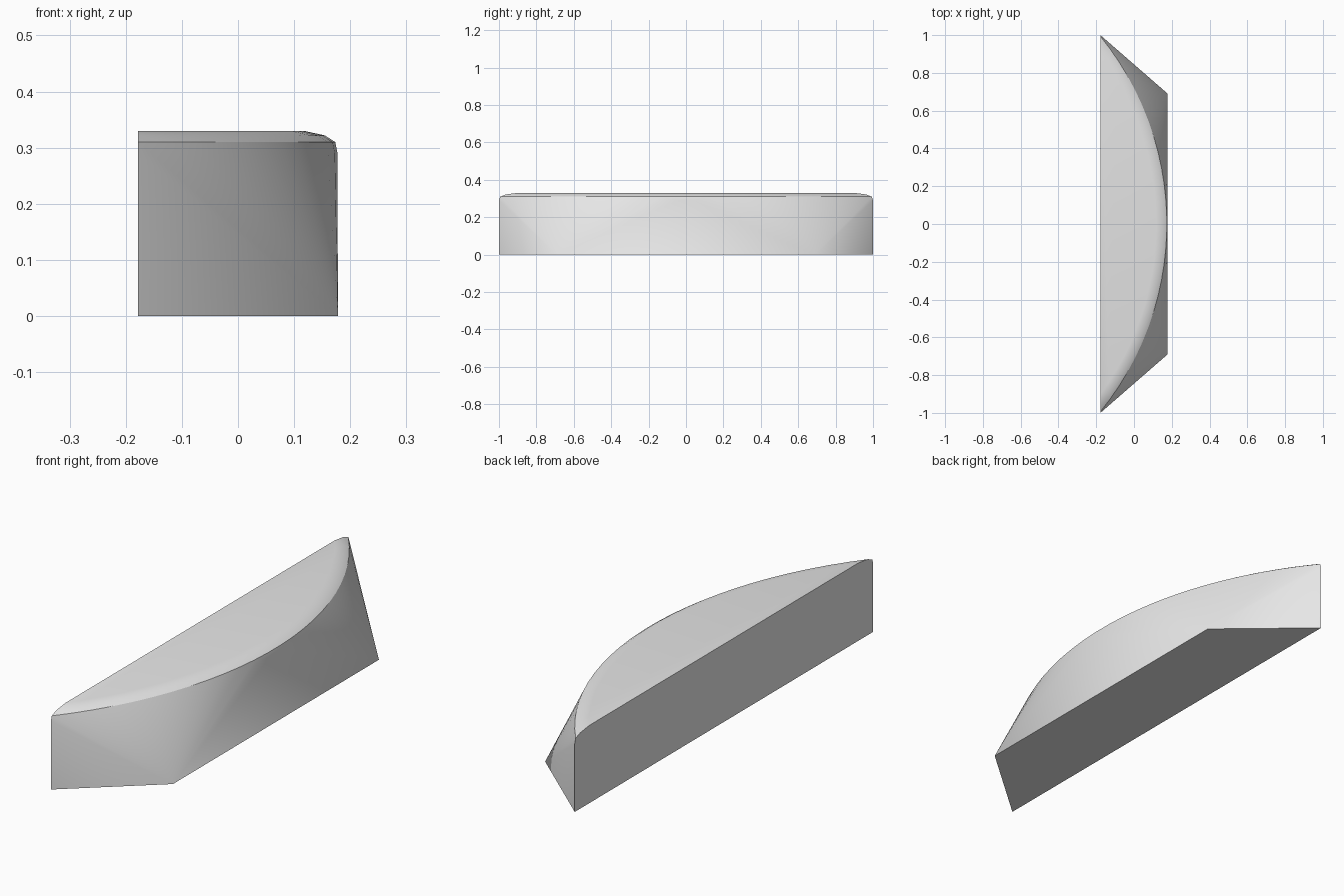
import bpy, bmesh, math

cube = bpy.data.objects.get("Cube")
if cube:
    bpy.data.objects.remove(cube, do_unlink=True)

# Overall dimensions
BACK, FRONT = -0.178, 0.178
SAGITTA = FRONT - BACK
RADIUS = (1 + SAGITTA ** 2) / (2 * SAGITTA)
CENTRE = FRONT - RADIUS
SEGMENTS = 25

# Rounded rim profile: inset from the arc, height
RIM = [(0, 0.29), (0.004, 0.31), (0.023, 0.322), (0.06, 0.33)]


def arc(inset, z):
    """Points of a circular arc that ends on the flat back."""
    r = RADIUS - inset
    half = math.acos((BACK - CENTRE) / r)
    for i in range(SEGMENTS + 1):
        a = half * (2 * i / SEGMENTS - 1)
        yield (CENTRE + r * math.cos(a), r * math.sin(a), z)


# Trapezoid foot, then the curved rim above it
bm = bmesh.new()
for side in (-1, 1):
    bm.verts.new((BACK, side, 0))
    bm.verts.new((FRONT, side * 0.69, 0))
for inset, z in RIM:
    for p in arc(inset, z):
        bm.verts.new(p)

# Skin the foot and the rim into one solid
hull = bmesh.ops.convex_hull(bm, input=bm.verts[:])
spare = {v for v in hull["geom_interior"] + hull["geom_unused"]
         if isinstance(v, bmesh.types.BMVert)}
bmesh.ops.delete(bm, geom=list(spare), context='VERTS')
bmesh.ops.dissolve_limit(bm, angle_limit=math.radians(0.2),
                         verts=bm.verts[:], edges=bm.edges[:])
bmesh.ops.recalc_face_normals(bm, faces=bm.faces[:])
mesh = bpy.data.meshes.new("curved_block")
bm.to_mesh(mesh)
bm.free()

# Plain grey material
grey = bpy.data.materials.new("light_grey")
grey.use_nodes = True
grey.diffuse_color = (0.8, 0.8, 0.8, 1)
grey.node_tree.nodes["Principled BSDF"].inputs["Base Color"].default_value = (0.8, 0.8, 0.8, 1)
mesh.materials.append(grey)

block = bpy.data.objects.new("curved_block", mesh)
bpy.context.collection.objects.link(block)
bpy.context.view_layer.objects.active = block
block.select_set(True)
bpy.ops.object.shade_smooth_by_angle(angle=math.radians(25))
